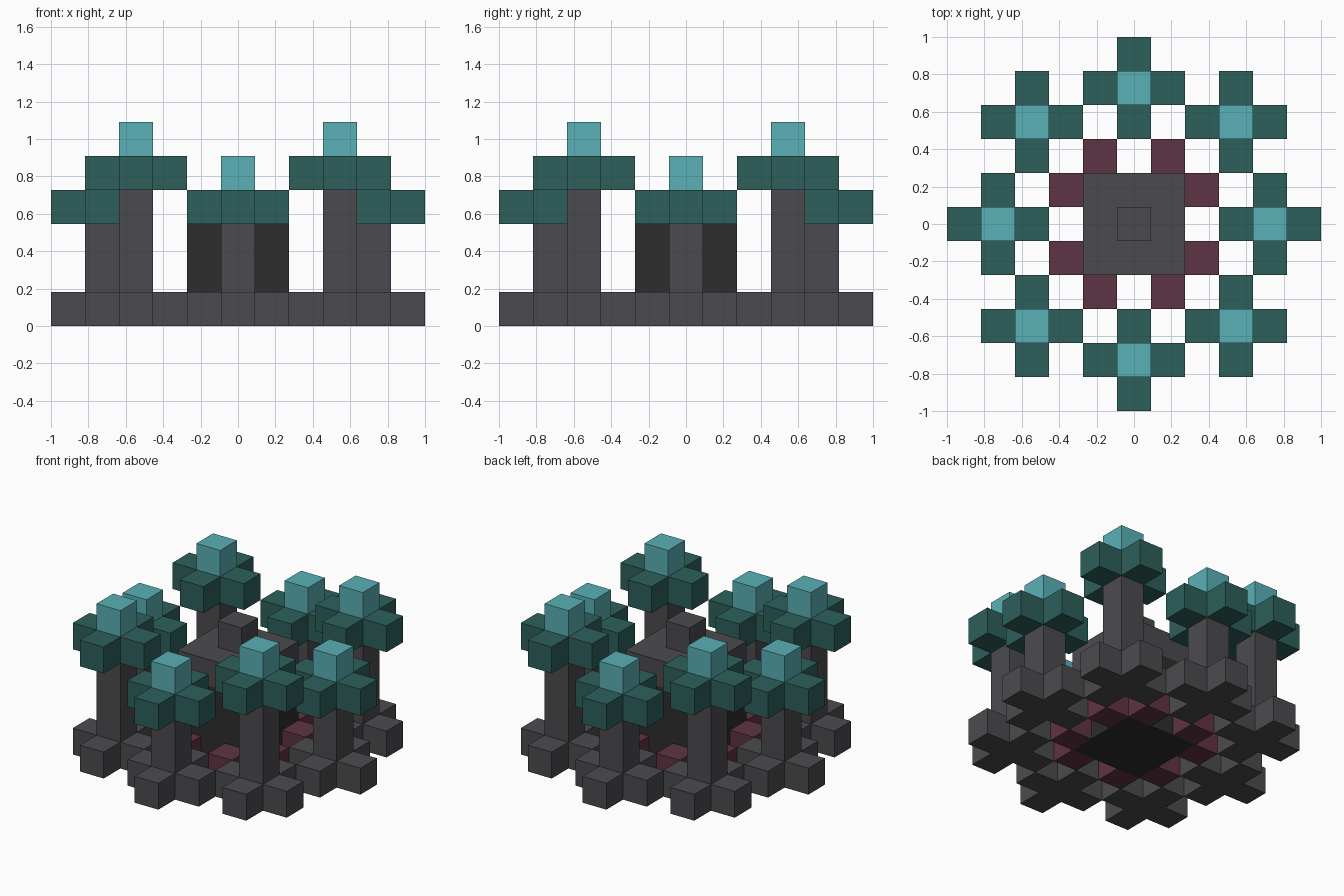
import bpy, bmesh
from mathutils import Matrix, Vector

U = 2 / 11  # one block

cube = bpy.data.objects.get("Cube")
if cube:
    bpy.data.objects.remove(cube, do_unlink=True)


def material(name, hex_code):
    srgb = [int(hex_code[i:i + 2], 16) / 255 for i in (0, 2, 4)]
    colour = [c / 12.92 if c <= 0.04045 else ((c + 0.055) / 1.055) ** 2.4 for c in srgb] + [1]
    mat = bpy.data.materials.new(name)
    mat.use_nodes = True
    mat.diffuse_color = colour
    mat.node_tree.nodes["Principled BSDF"].inputs["Base Color"].default_value = colour
    return mat


stone = material("grey stone", "4b4a4e")
shadow = material("black core", "2d2d2d")
leaf = material("dark green", "2d605b")
crystal = material("pale teal", "5ab0b6")
maroon = material("maroon", "5f3343")


def prism(name, outline, x, y, bottom, top, mat):
    """Extrude an outline upward; every measure is in blocks."""
    bm = bmesh.new()
    face = bm.faces.new([bm.verts.new((px, py, 0)) for px, py in outline])
    result = bmesh.ops.extrude_face_region(bm, geom=[face])
    raised = [v for v in result["geom"] if isinstance(v, bmesh.types.BMVert)]
    bmesh.ops.translate(bm, verts=raised, vec=(0, 0, top - bottom))
    bmesh.ops.recalc_face_normals(bm, faces=bm.faces)
    bmesh.ops.scale(bm, vec=(U, U, U), verts=bm.verts)
    mesh = bpy.data.meshes.new(name)
    bm.to_mesh(mesh)
    bm.free()
    mesh.materials.append(mat)
    obj = bpy.data.objects.new(name, mesh)
    obj.location = (x * U, y * U, bottom * U)
    bpy.context.collection.objects.link(obj)


def square(size):
    h = size / 2
    return [(-h, -h), (h, -h), (h, h), (-h, h)]


# Plus-shaped outline: one quarter repeated around the centre
quarter = [Vector((1.5, -0.5)), Vector((1.5, 0.5)), Vector((0.5, 0.5))]
turns = [Matrix(((1, 0), (0, 1))), Matrix(((0, -1), (1, 0))),
         Matrix(((-1, 0), (0, -1))), Matrix(((0, 1), (-1, 0)))]
plus = [tuple(turn @ p) for turn in turns for p in quarter]


def tower(name, x, y, trunk_top):
    prism(name + "_base", plus, x, y, 0, 1, stone)
    prism(name + "_trunk", square(1), x, y, 1, trunk_top, stone)
    prism(name + "_canopy", plus, x, y, trunk_top, trunk_top + 1, leaf)
    prism(name + "_tip", square(1), x, y, trunk_top + 1, trunk_top + 2, crystal)


# Ring of towers, tall on the diagonals and short on the sides
for i, turn in enumerate(turns):
    tower(f"side_tower_{i}", *(turn @ Vector((4, 0))), 3)
    tower(f"corner_tower_{i}", *(turn @ Vector((3, 3))), 4)
    # Maroon blocks around the foot of the core
    for j in (-1, 1):
        prism(f"foot_block_{i}_{j}", square(1), *(turn @ Vector((2, j))), 0, 1, maroon)

# Central core with its roof slab and cap
prism("core", square(3), 0, 0, 0, 3, shadow)
prism("roof_slab", square(3), 0, 0, 3, 4, stone)
prism("roof_cap", square(1), 0, 0, 4, 5, stone)
